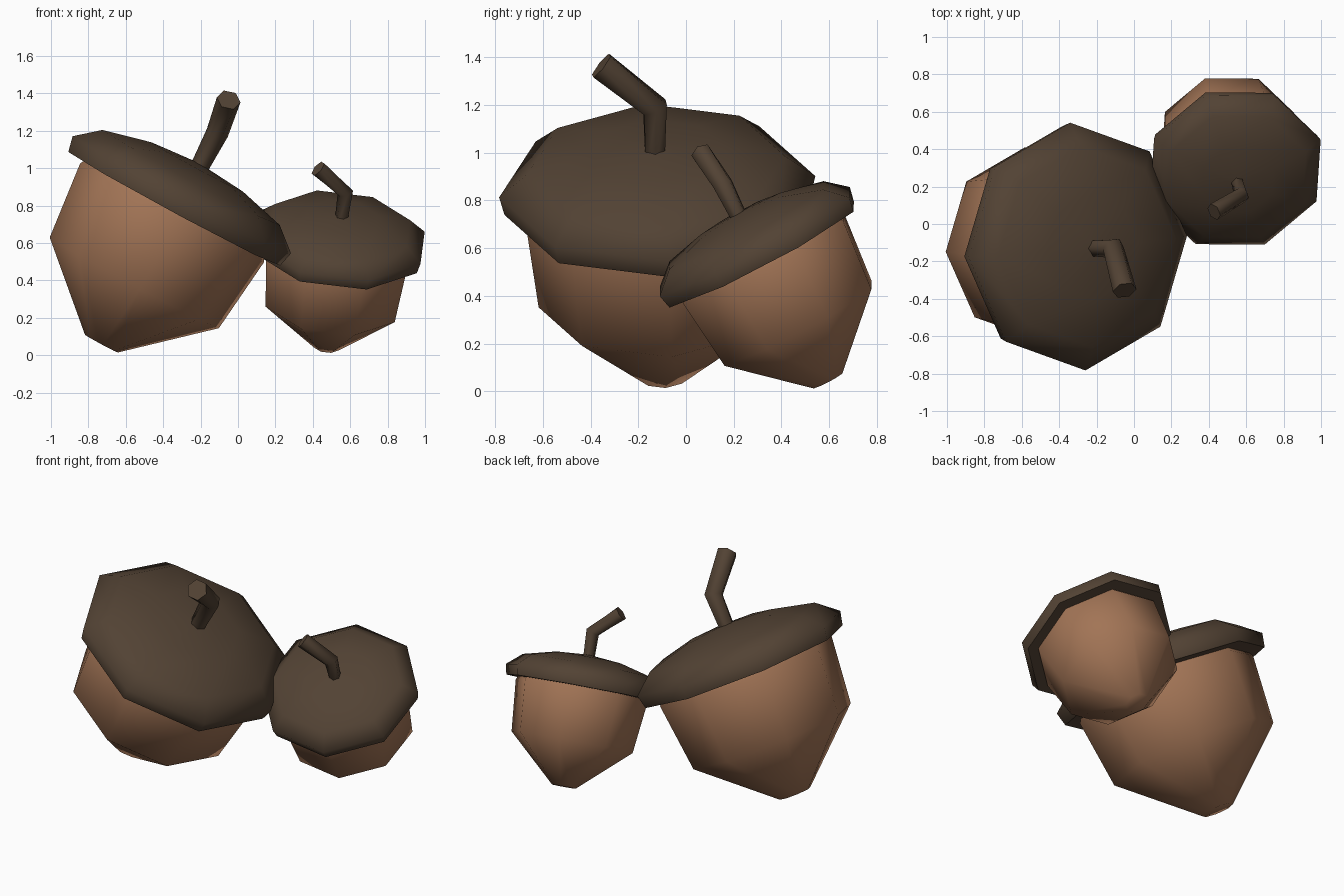
import bpy, bmesh, math
from mathutils import Vector, Matrix

if "Cube" in bpy.data.objects:
    bpy.data.objects.remove(bpy.data.objects["Cube"])


def material(name, rgb):
    m = bpy.data.materials.new(name)
    m.diffuse_color = (*rgb, 1)
    m.use_nodes = True
    m.node_tree.nodes["Principled BSDF"].inputs["Base Color"].default_value = m.diffuse_color
    return m


NUT = material("nut brown", (0.36, 0.175, 0.092))
CAP = material("cap dark brown", (0.085, 0.055, 0.034))


def finish(name, rings, mat, angle, matrix):
    """Skin a list of vertex rings, close both ends, make an object."""
    bm = bmesh.new()
    loops = [[bm.verts.new(p) for p in ring] for ring in rings]
    n = len(loops[0])
    for a, b in zip(loops, loops[1:]):
        for i in range(n):
            j = (i + 1) % n
            bm.faces.new((a[i], a[j], b[j], b[i]))
    bm.faces.new(loops[0])
    bm.faces.new(loops[-1])
    bmesh.ops.recalc_face_normals(bm, faces=bm.faces)
    me = bpy.data.meshes.new(name)
    bm.to_mesh(me)
    bm.free()
    me.transform(matrix)
    me.materials.append(mat)
    ob = bpy.data.objects.new(name, me)
    bpy.context.collection.objects.link(ob)
    bpy.ops.object.select_all(action='DESELECT')
    ob.select_set(True)
    bpy.context.view_layer.objects.active = ob
    bpy.ops.object.shade_smooth_by_angle(angle=math.radians(angle))


# Tilted axis of the acorn, eight sides
AXIS = Vector((0.475, -0.03, 0.88)).normalized()
TILT = Vector((0, 0, 1)).rotation_difference(AXIS).to_matrix()
PHASE = math.radians(4.5)


def lathe(profile):
    return [[TILT @ Vector((r * math.cos(PHASE + i * math.pi / 4),
                            r * math.sin(PHASE + i * math.pi / 4), h))
             for i in range(8)] for r, h in profile]


def tube(points, radii, sides=6):
    rings = []
    for k, (p, r) in enumerate(zip(points, radii)):
        d = points[min(k + 1, len(points) - 1)] - points[max(k - 1, 0)]
        q = Vector((0, 0, 1)).rotation_difference(d.normalized())
        rings.append([p + q @ Vector((r * math.cos(a), r * math.sin(a), 0))
                      for a in (i * 2 * math.pi / sides for i in range(sides))])
    return rings


nut = [(0.53, -0.03), (0.56, -0.09), (0.515, -0.515), (0.10, -0.885)]
cap = [(0.53, -0.065), (0.645, -0.065), (0.665, 0.02), (0.54, 0.125),
       (0.28, 0.19), (0.04, 0.21)]
stem = [Vector(p) for p in ((0.06, -0.01, 0.08), (0.20, -0.01, 0.35),
                            (0.26, -0.235, 0.525))]

# Large acorn, and a smaller turned copy of it
big = Matrix.Translation((-0.31, -0.12, 0.84))
small = (Matrix.Translation((0.54, 0.295, 0.615))
         @ Matrix.Rotation(math.radians(-74), 4, 'Z') @ Matrix.Scale(0.73, 4))
for label, mtx in (("large", big), ("small", small)):
    finish(label + "_nut", lathe(nut), NUT, 55, mtx)
    finish(label + "_cap", lathe(cap), CAP, 60, mtx)
    finish(label + "_stem", tube(stem, (0.045, 0.06, 0.065)), CAP, 65, mtx)
